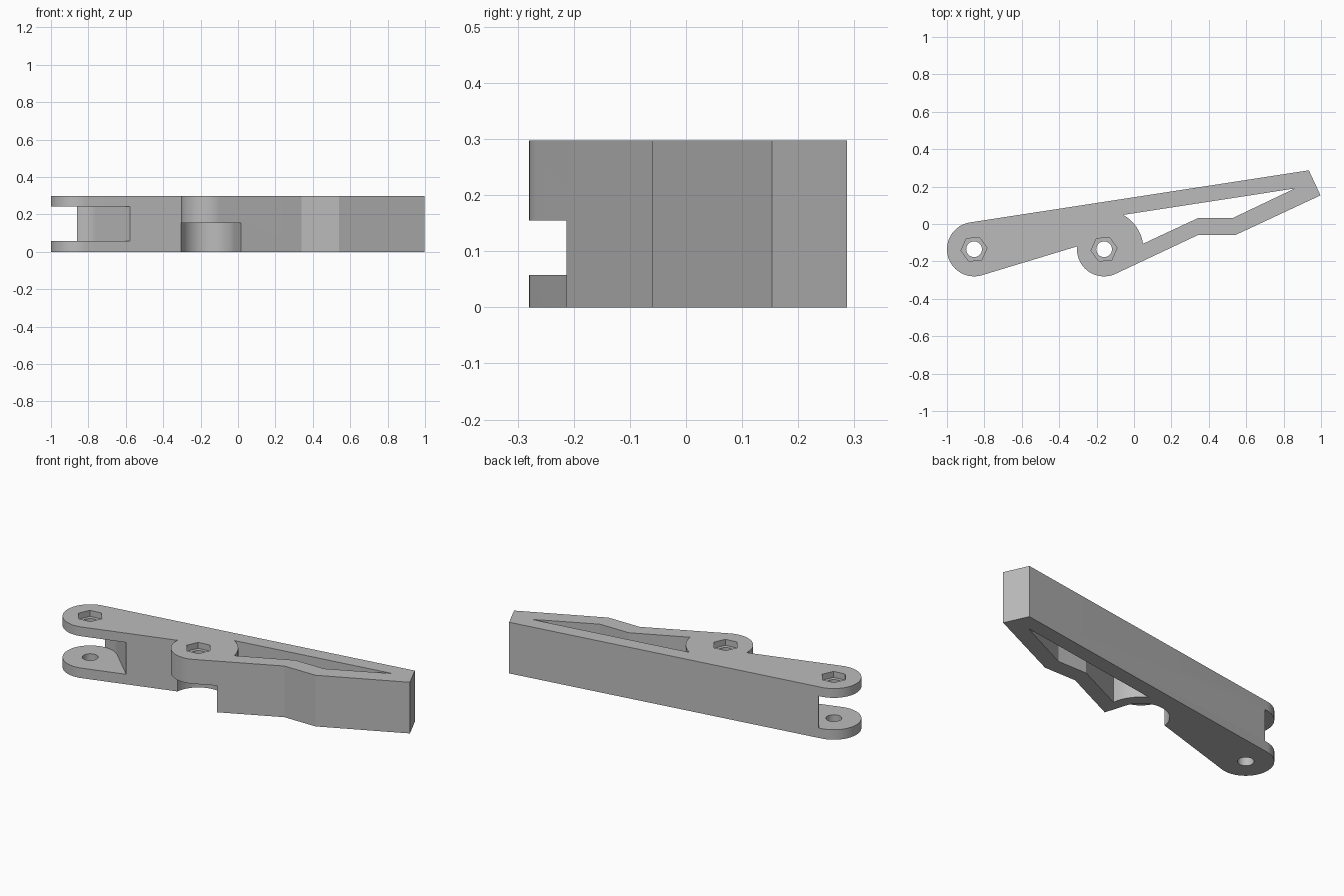
import bpy
import bmesh
from math import sin, cos, radians

old = bpy.data.objects.get("Cube")
if old:
    bpy.data.objects.remove(old, do_unlink=True)

HEIGHT = 0.297
RADIUS = 0.145
KNUCKLE = (-0.855, -0.135)   # forked end pivot
BOSS = (-0.16, -0.135)       # middle pivot

grey = bpy.data.materials.new("plain grey")
grey.use_nodes = True
colour = (0.5, 0.5, 0.5, 1)
grey.diffuse_color = colour
grey.node_tree.nodes["Principled BSDF"].inputs["Base Color"].default_value = colour


def arc(centre, radius, start, end, steps=24):
    angles = [radians(start + (end - start) * i / steps) for i in range(steps + 1)]
    return [(centre[0] + radius * cos(a), centre[1] + radius * sin(a)) for a in angles]


def along(point, angle, length):
    return (point[0] + length * cos(radians(angle)), point[1] + length * sin(radians(angle)))


def prism(name, outline, low, high):
    bm = bmesh.new()
    face = bm.faces.new([bm.verts.new((x, y, low)) for x, y in outline])
    top = bmesh.ops.extrude_face_region(bm, geom=[face])["geom"]
    verts = [v for v in top if isinstance(v, bmesh.types.BMVert)]
    bmesh.ops.translate(bm, verts=verts, vec=(0, 0, high - low))
    bmesh.ops.recalc_face_normals(bm, faces=bm.faces)
    mesh = bpy.data.meshes.new(name)
    bm.to_mesh(mesh)
    bm.free()
    mesh.materials.append(grey)
    obj = bpy.data.objects.new(name, mesh)
    bpy.context.collection.objects.link(obj)
    return obj


def carve(target, name, outline, low=-0.1, high=0.4):
    cutter = prism(name, outline, low, high)
    bpy.context.view_layer.objects.active = target
    mod = target.modifiers.new(name, "BOOLEAN")
    mod.operation = "DIFFERENCE"
    mod.solver = "EXACT"
    mod.object = cutter
    bpy.ops.object.modifier_apply(modifier=mod.name)
    bpy.data.objects.remove(cutter, do_unlink=True)


# Link body: round forked end, straight back, bent strut, round boss
outline = arc(KNUCKLE, RADIUS, 99, 287, 40)
outline += arc(BOSS, RADIUS, 174, 295, 28)
outline += [(0.34, -0.06), (0.54, -0.06), (0.997, 0.153), (0.935, 0.287)]
body = prism("link_body", outline, 0, HEIGHT)

# Long window between the back and the strut
window = arc(BOSS, 0.21, 8, 61, 16)
window += [(0.86, 0.19), (0.53, 0.033), (0.345, 0.033)]
carve(body, "window_cutter", window)

# Slot of the fork, with a slanted stop
bend = arc(KNUCKLE, RADIUS, 46, 92, 16)
slot = [along(bend[0], -44, 0.45)] + bend + [(-0.86, 0.1), (-1.1, 0.1), (-1.1, -0.5)]
carve(body, "slot_cutter", slot, 0.058, 0.243)

# Recess under the boss, with its own stop
bend = arc(BOSS, RADIUS, 17, 175, 36)
recess = [along(bend[0], -73, 0.35)] + bend + [(-0.33, -0.45)]
carve(body, "recess_cutter", recess, -0.1, 0.155)

# Pin holes with hexagonal pockets on top
for centre in (KNUCKLE, BOSS):
    carve(body, "pin_cutter", arc(centre, 0.042, 0, 348.75, 31))
    carve(body, "hex_cutter", arc(centre, 0.07, 6, 306, 5), HEIGHT - 0.035, 0.4)

bpy.ops.object.select_all(action="DESELECT")
body.select_set(True)
bpy.context.view_layer.objects.active = body
bpy.ops.object.shade_smooth_by_angle(angle=radians(20))
